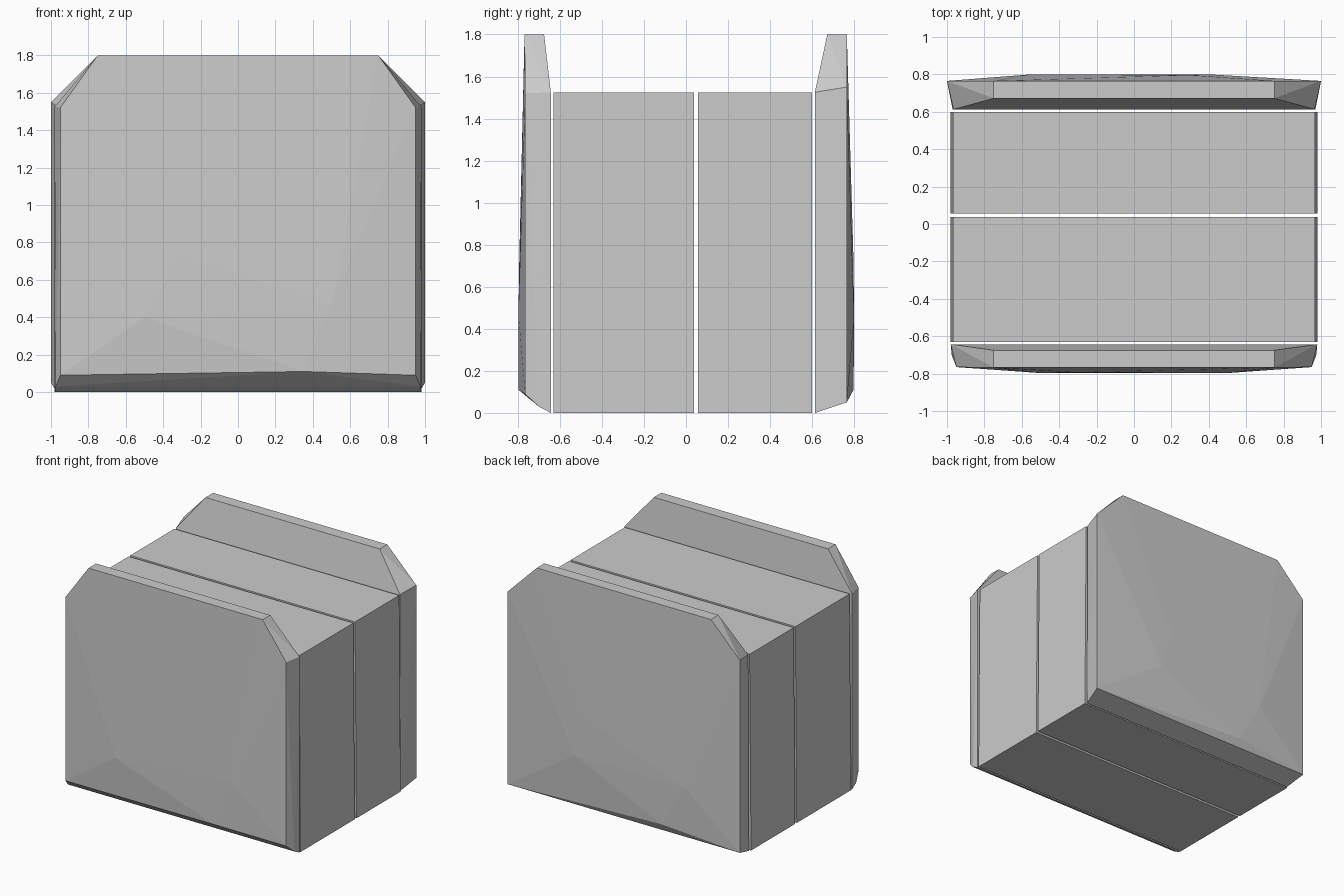
import bpy, bmesh

if "Cube" in bpy.data.objects:
    bpy.data.objects.remove(bpy.data.objects["Cube"])


def hull(name, points):
    """Flat-faced convex solid around a few corner points."""
    bm = bmesh.new()
    for p in points:
        bm.verts.new(p)
    res = bmesh.ops.convex_hull(bm, input=bm.verts[:])
    loose = [v for v in bm.verts if not v.link_faces]
    bmesh.ops.delete(bm, geom=loose, context='VERTS')
    bmesh.ops.dissolve_limit(bm, angle_limit=0.005, verts=bm.verts[:], edges=bm.edges[:])
    bmesh.ops.recalc_face_normals(bm, faces=bm.faces[:])
    mesh = bpy.data.meshes.new(name)
    bm.to_mesh(mesh)
    bm.free()
    ob = bpy.data.objects.new(name, mesh)
    bpy.context.collection.objects.link(ob)
    return ob


def mirrored(half):
    return [(s * x, y, z) for x, y, z in half for s in (-1, 1)]


# Two filling slabs, very slightly narrower at the top
for name, y0, y1 in (("front_filling", -0.63, 0.037), ("back_filling", 0.057, 0.6)):
    hull(name, mirrored([(w, y, z) for y in (y0, y1) for w, z in ((0.98, 0), (0.968, 1.525))]))

# Front cover: chamfered rim, clipped top corners, bulging outer face
hull("front_cover", mirrored([
    (0.98, -0.643, 0), (0.98, -0.643, 1.525), (0.75, -0.675, 1.8),
    (0.75, -0.768, 1.8), (0.95, -0.765, 1.52), (0.95, -0.765, 0.09),
    (0.975, -0.70, 0.03)])
    + [(-0.5, -0.797, 0.4), (-0.32, -0.793, 0.73), (0.5, -0.797, 0.47), (0.35, -0.797, 0.11)])

# Back cover: flares outward to its widest rim
hull("back_cover", mirrored([
    (0.97, 0.613, 0), (0.965, 0.613, 1.525), (0.75, 0.672, 1.8),
    (0.75, 0.765, 1.8), (1.0, 0.765, 1.55), (1.0, 0.765, 0.05)])
    + [(0.4, 0.8, 0.45), (0.3, 0.796, 0.75), (-0.55, 0.8, 0.45), (-0.35, 0.797, 0.11)])
